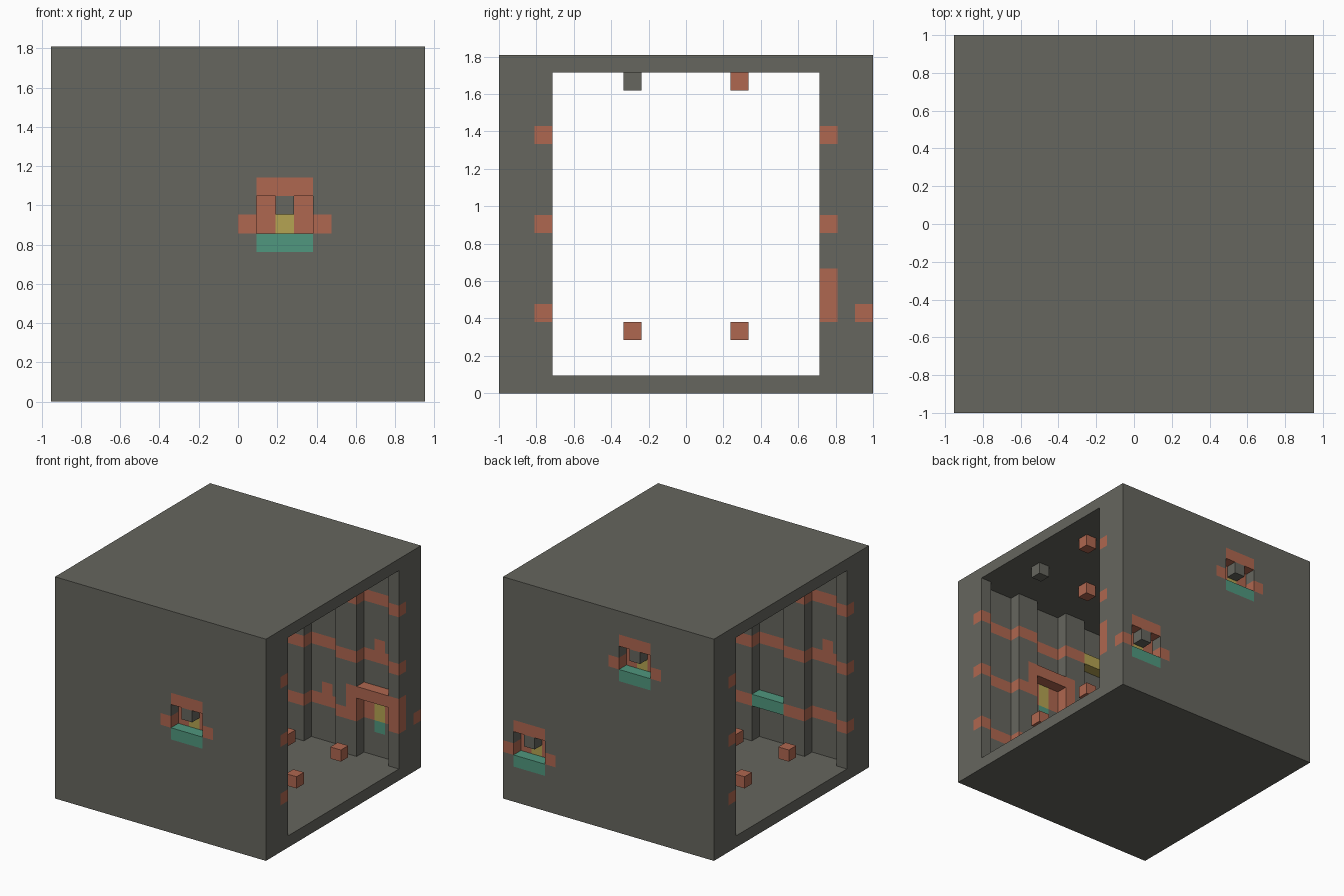
import bpy, bmesh
from mathutils import Vector

cube = bpy.data.objects.get("Cube")
if cube:
    bpy.data.objects.remove(cube, do_unlink=True)

# Grid of blocks: length (x), depth (y), height (z)
NX, NY, NZ = 20, 21, 19
U = 2 / NY
BAYS = (1, 6, 11, 16)
ROWS = (4, 9, 14)
FRONT, BACK = 0, 1


def material(name, rgb):
    m = bpy.data.materials.new(name)
    m.use_nodes = True
    colour = (*rgb, 1)
    m.diffuse_color = colour
    bsdf = m.node_tree.nodes["Principled BSDF"]
    bsdf.inputs["Base Color"].default_value = colour
    bsdf.inputs["Roughness"].default_value = 0.9
    return m


MATS = {
    "stone": material("grey stone", (0.132, 0.132, 0.112)),
    "clay": material("red clay", (0.43, 0.135, 0.08)),
    "moss": material("green moss", (0.08, 0.31, 0.21)),
    "sand": material("yellow sand", (0.46, 0.37, 0.085)),
}

cells = {}  # block position -> (part name, colour)


def fill(part, colour, xs, ys, zs):
    """Fill half-open block ranges; a part of None carves them away."""
    for i in range(*xs):
        for j in range(*ys):
            for k in range(*zs):
                if part:
                    cells[i, j, k] = (part, colour)
                else:
                    cells.pop((i, j, k), None)


def layer(side, d):
    """Depth range of wall layer d, counted inward from the outer face."""
    j = d if side == FRONT else NY - 1 - d
    return (j, j + 1)


def wall(side, d, part, colour, xs, zs):
    fill(part, colour, xs, layer(side, d), zs)


def window(side, i, k):
    # Outer opening with its surround
    wall(side, 0, None, None, (i, i + 3), (k, k + 2))
    for x in (i - 1, i + 3):
        wall(side, 0, "window_surround", "clay", (x, x + 1), (k, k + 1))
    wall(side, 0, "window_surround", "clay", (i, i + 3), (k + 2, k + 3))
    wall(side, 0, "window_sill", "moss", (i, i + 3), (k - 1, k))
    wall(side, 0, "window_block", "stone", (i + 1, i + 2), (k + 1, k + 2))
    # Panel that closes the opening
    wall(side, 1, "window_columns", "clay", (i, i + 3), (k, k + 2))
    wall(side, 1, "window_panel", "sand", (i + 1, i + 2), (k, k + 2))
    wall(side, 1, "window_tongue", "moss", (i + 1, i + 2), (k - 1, k))
    # Inner frame
    for x in (i - 1, i + 3):
        wall(side, 2, "inner_frame", "clay", (x, x + 1), (k, k + 3))
    wall(side, 2, "inner_frame", "clay", (i, i + 3), (k + 2, k + 3))


# Solid shell with a passage open at both ends
fill("passage_shell", "stone", (0, NX), (0, NY), (0, NZ))
fill(None, None, (0, NX), (3, NY - 3), (1, NZ - 1))

for side in (FRONT, BACK):
    # Recessed bays between the pillars
    for i in BAYS:
        wall(side, 2, None, None, (i, i + 3), (1, NZ - 1))
    # Bands that follow pillars and bays
    for k in ROWS:
        for i in range(NX):
            d = 1 if i % 5 in (1, 2, 3) else 2
            wall(side, d, "wall_bands", "clay", (i, i + 1), (k, k + 1))

# Raised single blocks on the bands
for side, i, k in ((FRONT, 1, 9), (BACK, 16, 9), (BACK, 11, 4)):
    wall(side, 1, "wall_bands", "clay", (i + 1, i + 2), (k + 1, k + 2))

# Shelves between two pillars
wall(FRONT, 2, "lower_shelf", "moss", (6, 9), (4, 5))
wall(FRONT, 2, "upper_shelf", "sand", (6, 9), (14, 15))

window(FRONT, 11, 9)
window(BACK, 6, 14)
window(BACK, 16, 4)

# Small blocks above the floor and under the ceiling
for i in BAYS:
    for j in (7, 13):
        x, y = (i + 1, i + 2), (j, j + 1)
        fill("floor_blocks", "clay", x, y, (3, 4))
        plain = i == BAYS[-1] and j == 7
        fill("ceiling_blocks", "stone" if plain else "clay", x, y, (17, 18))

SIDES = [Vector(s * (a == axis) for a in range(3))
         for axis in range(3) for s in (-1, 1)]
ORIGIN = Vector((-NX * U / 2, -1, 0))


def build(part):
    """Make one object from the exposed block faces of a part."""
    bm = bmesh.new()
    colours = sorted({c for p, c in cells.values() if p == part})
    verts = {}

    def vert(p):
        key = tuple(round(c) for c in p)
        if key not in verts:
            verts[key] = bm.verts.new(ORIGIN + Vector(key) * U)
        return verts[key]

    for pos, (p, colour) in cells.items():
        if p != part:
            continue
        centre = Vector(pos) + Vector((0.5, 0.5, 0.5))
        for n in SIDES:
            if tuple(round(c) for c in Vector(pos) + n) in cells:
                continue
            a = Vector((n.y, n.z, n.x))
            b = n.cross(a)
            mid = centre + n / 2
            ring = [mid + (a * s + b * t) / 2
                    for s, t in ((-1, -1), (1, -1), (1, 1), (-1, 1))]
            face = bm.faces.new([vert(v) for v in ring])
            face.material_index = colours.index(colour)
    # Merge flat areas of one colour
    bmesh.ops.dissolve_limit(bm, angle_limit=0.01, verts=bm.verts[:],
                             edges=bm.edges[:], delimit={"MATERIAL"})
    mesh = bpy.data.meshes.new(part)
    bm.to_mesh(mesh)
    bm.free()
    for c in colours:
        mesh.materials.append(MATS[c])
    bpy.context.collection.objects.link(bpy.data.objects.new(part, mesh))


for name in sorted({p for p, c in cells.values()}):
    build(name)
